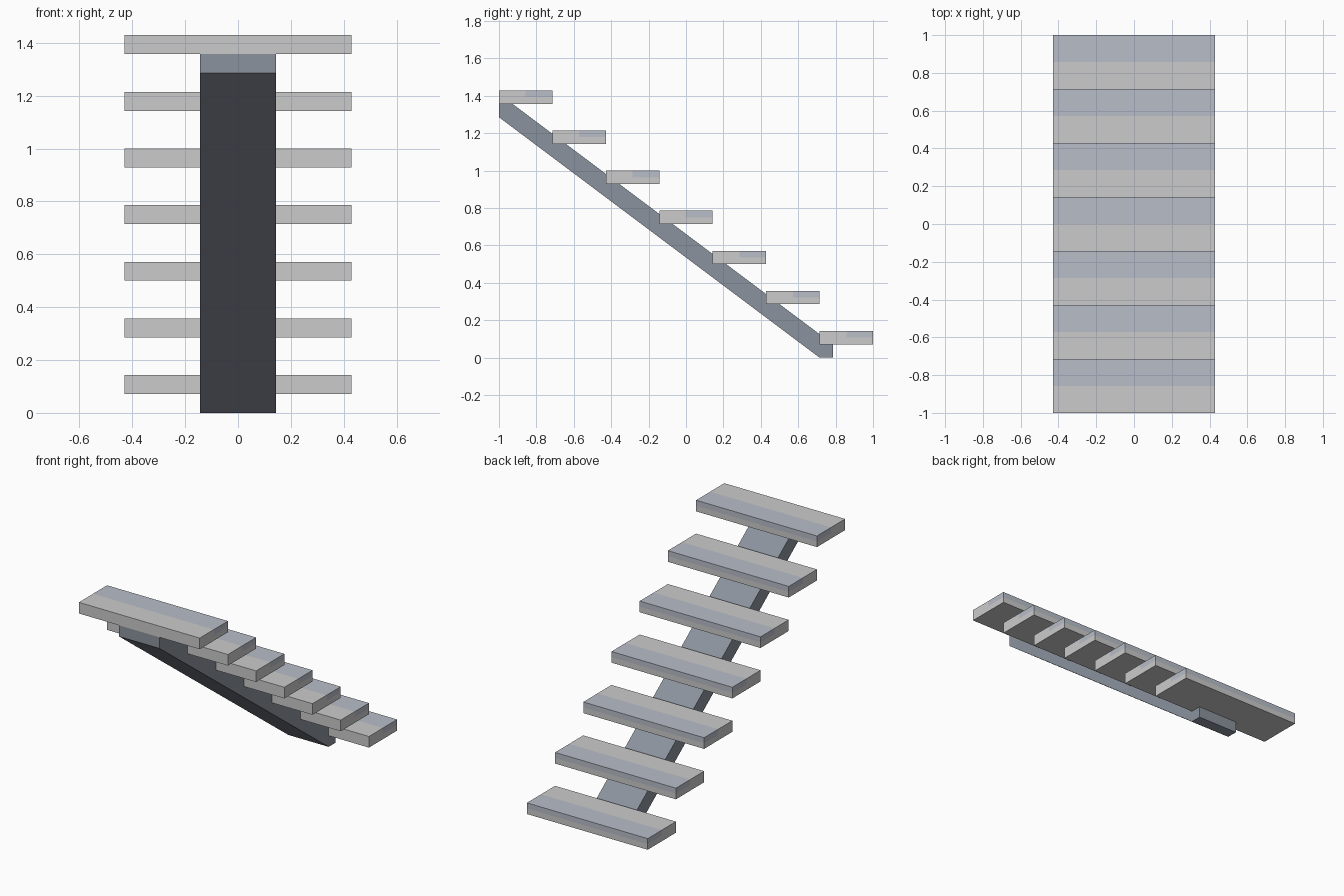
import bpy, bmesh
from mathutils import Matrix, Vector

if "Cube" in bpy.data.objects:
    bpy.data.objects.remove(bpy.data.objects["Cube"])

U = 1 / 14          # base module
COUNT = 7           # number of treads


def material(name, rgb):
    m = bpy.data.materials.new(name)
    m.diffuse_color = (*rgb, 1)
    m.use_nodes = True
    m.node_tree.nodes["Principled BSDF"].inputs["Base Color"].default_value = m.diffuse_color
    return m


light = material("light_grey", (0.62, 0.62, 0.65))
blue_grey = material("blue_grey", (0.48, 0.51, 0.58))
steel = material("steel_grey", (0.26, 0.29, 0.34))


def finish(bm, name, mats):
    bmesh.ops.recalc_face_normals(bm, faces=bm.faces)
    me = bpy.data.meshes.new(name)
    bm.to_mesh(me)
    bm.free()
    for m in mats:
        me.materials.append(m)
    ob = bpy.data.objects.new(name, me)
    bpy.context.collection.objects.link(ob)
    return ob


# Tread slab, with the upper outer quarter coloured as a nosing strip
bm = bmesh.new()
bmesh.ops.create_cube(bm, size=1, matrix=Matrix.Diagonal((12 * U, 4 * U, U, 1)))
for normal in ((0, 1, 0), (0, 0, 1)):
    bmesh.ops.bisect_plane(bm, geom=bm.verts[:] + bm.edges[:] + bm.faces[:],
                           plane_co=(0, 0, 0), plane_no=normal)
for f in bm.faces:
    c = f.calc_center_median()
    f.material_index = int(c.y > 0.001 and c.z > 0.001)
tread = finish(bm, "tread_1", [light, blue_grey])

# Repeat the tread up the flight
for i in range(COUNT):
    ob = tread if i == 0 else tread.copy()
    if i:
        ob.name = f"tread_{i + 1}"
        bpy.context.collection.objects.link(ob)
    ob.location = (0, (12 - 4 * i) * U, (1.5 + 3 * i) * U)

# Central sloping stringer, side profile (y, z) extruded along x
profile = [(10, 0), (11, 0), (11, 1), (-13, 19), (-14, 19), (-14, 18)]
bm = bmesh.new()
face = bm.faces.new([bm.verts.new((-2 * U, y * U, z * U)) for y, z in profile])
ext = bmesh.ops.extrude_face_region(bm, geom=[face])
bmesh.ops.translate(bm, vec=Vector((4 * U, 0, 0)),
                    verts=[v for v in ext["geom"] if isinstance(v, bmesh.types.BMVert)])
finish(bm, "stringer", [steel])
